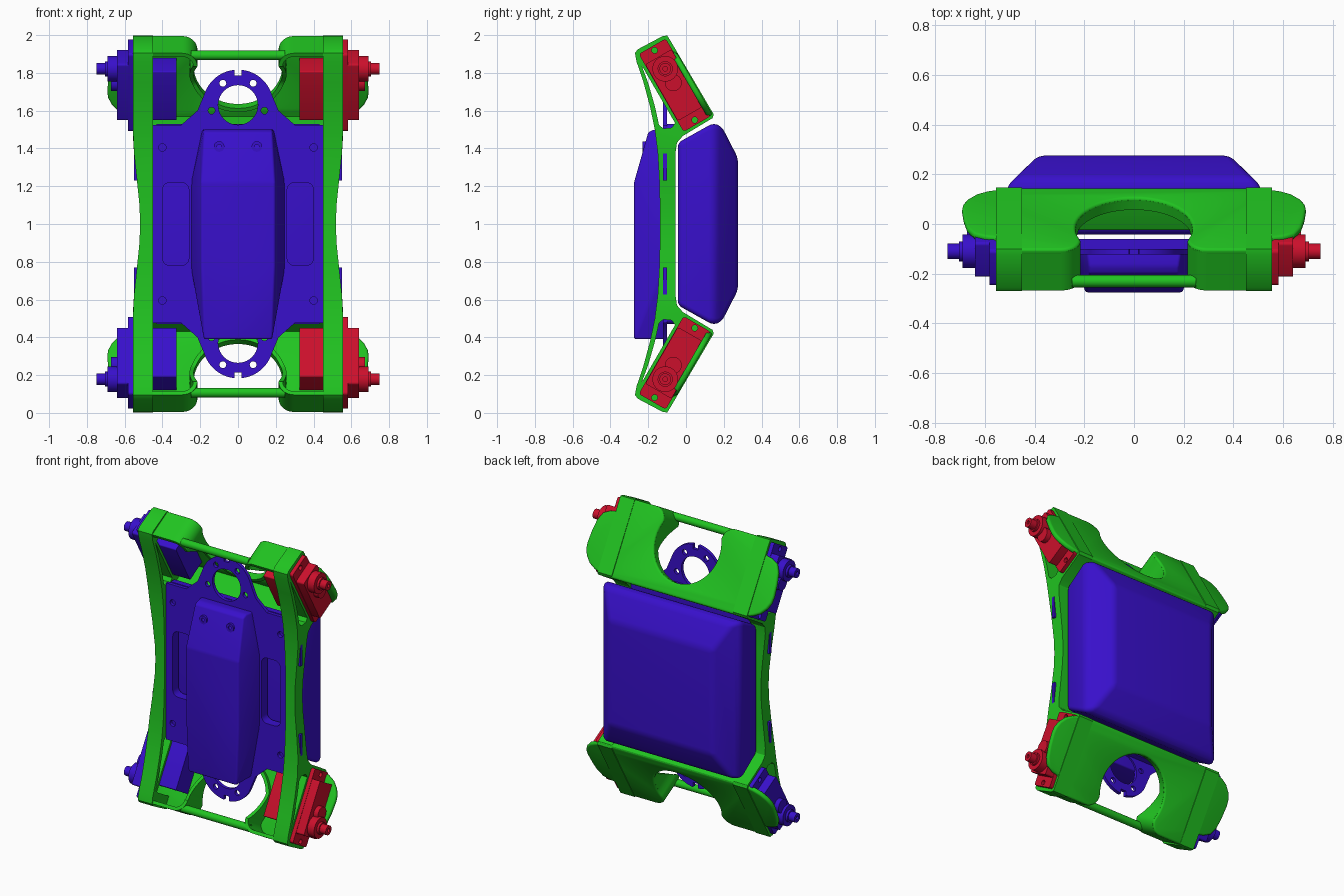
import bpy, bmesh, math
from mathutils import Vector
from mathutils.geometry import tessellate_polygon

if "Cube" in bpy.data.objects:
    bpy.data.objects.remove(bpy.data.objects["Cube"])


def material(name, rgb):
    m = bpy.data.materials.new(name)
    m.diffuse_color = (*rgb, 1)
    m.use_nodes = True
    m.node_tree.nodes["Principled BSDF"].inputs["Base Color"].default_value = m.diffuse_color
    return m


GREEN = material("green", (0.015, 0.55, 0.015))
BLUE = material("blue", (0.04, 0.005, 0.6))
RED = material("red", (0.6, 0.005, 0.025))


def arc(cx, cy, r, a0, a1, n=12):
    return [(cx + r * math.cos(math.radians(a0 + (a1 - a0) * i / n)),
             cy + r * math.sin(math.radians(a0 + (a1 - a0) * i / n))) for i in range(n + 1)]


def circle(cx, cy, r, n=28):
    return arc(cx, cy, r, 0, 360, n)[:-1]


def rrect(cx, cy, w, h, r):
    w, h = w / 2 - r, h / 2 - r
    corners = ((w, h, 0), (-w, h, 90), (-w, -h, 180), (w, -h, 270))
    return [p for x, y, a in corners for p in arc(cx + x, cy + y, r, a, a + 90, 5)]


def mirror_x(half):
    return half + [(-x, y) for x, y in reversed(half) if x > 1e-5]


def prism(bm, loops, d0, d1, place):
    """Extrude an outline (first loop) with holes (other loops) from d0 to d1."""
    pts = [p for loop in loops for p in loop]
    low, high = [[bm.verts.new(place(a, b, d)) for a, b in pts] for d in (d0, d1)]
    if len(loops) == 1:
        tris = [range(len(pts))]
    else:
        tris = tessellate_polygon([[Vector((a, b, 0)) for a, b in loop] for loop in loops])
    for t in tris:
        bm.faces.new([low[i] for i in t])
        bm.faces.new([high[i] for i in reversed(t)])
    start = 0
    for loop in loops:
        n = len(loop)
        for i in range(n):
            j, k = start + i, start + (i + 1) % n
            bm.faces.new((low[j], low[k], high[k], high[j]))
        start += n


def bevel(bm, width, angle=25, segments=3):
    bmesh.ops.recalc_face_normals(bm, faces=bm.faces)
    edges = [e for e in bm.edges if len(e.link_faces) == 2
             and e.calc_face_angle() > math.radians(angle)]
    bmesh.ops.bevel(bm, geom=edges, offset=width, segments=segments, profile=0.5,
                    affect='EDGES', clamp_overlap=True)


def finish(bm, name, mat):
    bmesh.ops.recalc_face_normals(bm, faces=bm.faces)
    me = bpy.data.meshes.new(name)
    bm.to_mesh(me)
    bm.free()
    me.materials.append(mat)
    me.shade_smooth()
    me.set_sharp_from_angle(angle=math.radians(32))
    ob = bpy.data.objects.new(name, me)
    bpy.context.collection.objects.link(ob)
    return ob


def hull(points, width):
    bm = bmesh.new()
    for x, y, z in points:
        for s in (-1, 1):
            bm.verts.new((s * x, y, z))
    bmesh.ops.convex_hull(bm, input=bm.verts)
    bmesh.ops.dissolve_limit(bm, angle_limit=0.03, verts=bm.verts, edges=bm.edges)
    bevel(bm, width, 12, 4)
    return bm


def tilted(sx, sz):
    """Frame of a tilted end: u runs along the slope, n points to the back."""
    return lambda u, n, x: Vector((sx * x, -0.06 + 0.5 * u + 0.866 * n,
                                   1 + sz * (0.735 - 0.866 * u + 0.5 * n)))


def xz(x, z, y):
    return Vector((x, y, z))


# side rails with servo openings and the slit behind the front strip
upper = [(-0.137, 1.0), (-0.138, 1.1), (-0.142, 1.25), (-0.15, 1.38), (-0.165, 1.5),
         (-0.19, 1.62), (-0.225, 1.75), (-0.262, 1.86), (-0.27, 1.905), (-0.255, 1.925),
         (-0.125, 1.994), (-0.10, 1.998), (-0.085, 1.975), (0.147, 1.58), (0.14, 1.56),
         (-0.017, 1.466), (-0.048, 1.43), (-0.055, 1.38), (-0.055, 1.25), (-0.055, 1.1),
         (-0.055, 1.0)]
slit = [(-0.235, 1.84), (-0.058, 1.535), (-0.075, 1.51), (-0.12, 1.505), (-0.143, 1.525),
        (-0.164, 1.62), (-0.198, 1.74)]


def flip(loop):
    return [(y, 2 - z) for y, z in reversed(loop)]


at = tilted(1, 1)
opening = [(at(u, n, 0).y, at(u, n, 0).z) for u, n in rrect(0, 0, 0.35, 0.164, 0.01)]
for sx, side in ((1, "right"), (-1, "left")):
    def rail_place(y, z, d):
        t = abs(z - 1) / 0.5
        waist = 0.038 * math.cos(t * math.pi / 2) ** 2 if d > 0.5 and t < 1 else 0
        return Vector((sx * (d - waist), y, z))
    bm = bmesh.new()
    outline = upper[:-1] + [upper[-1]] + flip(upper)[1:-1]
    prism(bm, [outline, slit, flip(slit), opening, flip(opening)], 0.45, 0.556, rail_place)
    finish(bm, f"{side}_rail", GREEN)

# chassis plate with ring mounts at both ends, and tray behind it
quarter = [(0.45, 1.23), (0.55, 1.23), (0.55, 1.39), (0.45, 1.39), (0.45, 1.525), (0.30, 1.525),
           (0.215, 1.60)] + arc(0, 1.63, 0.187, 18, 84) + [(0.019, 1.785)]
top = mirror_x(quarter)
pockets = [rrect(s * 0.33, 1, 0.14, 0.44, 0.04) for s in (-1, 1)]
screws = [circle(s * 0.4, z, 0.02, 16) for s in (-1, 1) for z in (0.595, 1.405)]
ring = [circle(0, 1.63, 0.105, 40)] + [circle(s * x, z, 0.018, 16) for s in (-1, 1)
                                       for x, z in ((0.08, 1.745), (0.14, 1.60))]
bm = bmesh.new()
prism(bm, [top + flip(top)] + pockets + screws + ring + [flip(h) for h in ring],
      -0.122, -0.10, xz)
finish(bm, "chassis_plate", BLUE)
bm = bmesh.new()
prism(bm, [rrect(0, 1, 0.9, 1.06, 0.03)] + pockets, -0.10, -0.06, xz)
finish(bm, "chassis_tray", BLUE)

# front electronics box with two screw heads
bm = hull([(0.18, -0.11, 0.39), (0.25, -0.11, 0.78), (0.25, -0.11, 1.22), (0.19, -0.11, 1.5),
           (0.18, -0.275, 0.39), (0.195, -0.275, 0.78), (0.195, -0.275, 1.22),
           (0.18, -0.2, 1.485), (0.18, -0.17, 1.5)], 0.018)
for s in (-1, 1):
    prism(bm, [circle(s * 0.1, 1.41, 0.028), circle(s * 0.1, 1.41, 0.012)], -0.23, -0.19, xz)
finish(bm, "front_box", BLUE)

# back cover
bm = hull([(0.50, -0.043, 0.57), (0.50, -0.043, 1.43), (0.515, 0.145, 0.465), (0.515, 0.145, 1.535),
           (0.475, 0.19, 0.485), (0.475, 0.19, 1.515), (0.385, 0.275, 0.65),
           (0.385, 0.275, 1.35)], 0.035)
finish(bm, "back_cover", BLUE)

# tilted end shells with a keyhole cutout, side flares, walls and a cross rod
W = 0.022
rim = arc(0, -0.07, 0.235, 90, -20, 20) + arc(0.295, -0.17, 0.08, 180, 270, 8) + [(0.555, -0.25)]
rim_in = (arc(0, -0.07, 0.235 + W, 90, -20, 20) + arc(0.295, -0.17, 0.08 - W, 180, 270, 8)
          + [(0.555, -0.25 + W)])
flare = [(0.555, -0.15), (0.60, -0.143), (0.645, -0.12), (0.672, -0.07), (0.685, 0.0), (0.692, 0.08),
         (0.688, 0.12), (0.67, 0.16), (0.635, 0.20), (0.59, 0.225), (0.555, 0.235), (0.55, 0.25)]
for sz, end in ((1, "upper"), (-1, "lower")):
    place = tilted(1, sz)
    bm = bmesh.new()
    prism(bm, [mirror_x(rim + flare)], 0.065, 0.096, lambda x, u, n: place(u, n, x))
    bevel(bm, 0.013, 60)
    for sx in (1, -1):
        rows = []
        for (xa, ua), (xb, ub) in zip(rim, rim_in):
            t = min(1, max(0, -ua / 0.17))
            low = 0.04 - 0.135 * t
            rows.append([bm.verts.new(place(u, n, sx * x)) for x, u, n in
                         ((xa, ua, low), (xa, ua, 0.085), (xb, ub, 0.085), (xb, ub, low))])
        for a, b in zip(rows, rows[1:]):
            for i in range(4):
                j = (i + 1) % 4
                bm.faces.new((a[i], a[j], b[j], b[i]))
        bm.faces.new(rows[0])
        bm.faces.new(rows[-1])
    prism(bm, [rrect(0.239, 0, W, 0.185, 0.006)], -0.555, 0.555, place)
    finish(bm, f"{end}_end_shell", GREEN)
    bm = bmesh.new()
    prism(bm, [circle(-0.222, -0.068, 0.025, 20)], -0.25, 0.25, place)
    finish(bm, f"{end}_cross_rod", GREEN)

    # hip servos: body, flange, gear housing and output spline
    for sx, side, mat in ((1, "right", RED), (-1, "left", BLUE)):
        p = tilted(sx, sz)
        bm = bmesh.new()
        prism(bm, [rrect(0.02, 0, 0.30, 0.16, 0.008)], 0.325, 0.56, p)
        prism(bm, [rrect(0, 0, 0.475, 0.165, 0.015), circle(-0.213, 0, 0.016, 16),
                   circle(0.213, 0, 0.016, 16)], 0.55, 0.582, p)
        prism(bm, [rrect(0, 0, 0.346, 0.16, 0.012)], 0.58, 0.64, p)
        prism(bm, [circle(-0.1, 0, 0.068)], 0.635, 0.69, p)
        prism(bm, [circle(-0.015, 0, 0.045)], 0.635, 0.672, p)
        prism(bm, [circle(-0.1, 0, 0.04)], 0.685, 0.705, p)
        prism(bm, [circle(-0.1, 0, 0.031, 20), circle(-0.1, 0, 0.012, 12)], 0.70, 0.75, p)
        finish(bm, f"{end}_{side}_servo", mat)
